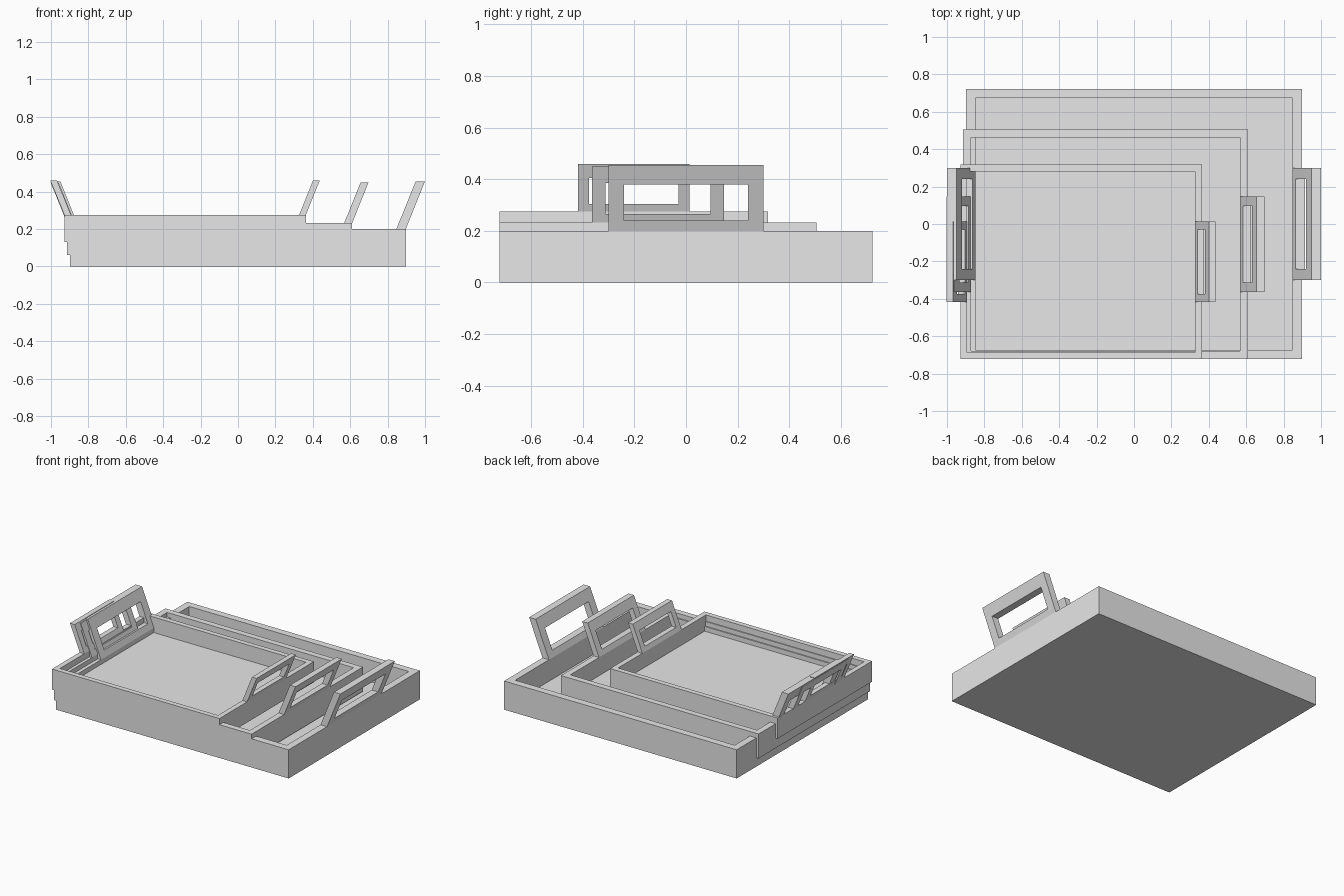
import bpy
import bmesh

cube = bpy.data.objects.get("Cube")
if cube:
    bpy.data.objects.remove(cube, do_unlink=True)

grey = bpy.data.materials.new("plain grey")
grey.use_nodes = True
grey.diffuse_color = (0.8, 0.8, 0.8, 1)
grey.node_tree.nodes["Principled BSDF"].inputs["Base Color"].default_value = (0.8, 0.8, 0.8, 1)

# Dimensions of the full-size tray; the others are scaled copies
HALF_X, HALF_Y, HEIGHT, WALL = 0.897, 0.7225, 0.2, 0.05
HANDLE_HEIGHT, LEAN = 0.255, 0.103
FRONT = -HALF_Y


def finish(bm, name):
    bmesh.ops.recalc_face_normals(bm, faces=bm.faces)
    mesh = bpy.data.meshes.new(name)
    bm.to_mesh(mesh)
    bm.free()
    mesh.materials.append(grey)
    obj = bpy.data.objects.new(name, mesh)
    bpy.context.collection.objects.link(obj)


def make_tray(name, scale, cx, cy, base):
    """Open box: inset the top face, then sink it to the floor."""
    bm = bmesh.new()
    bmesh.ops.create_cube(bm, size=2)
    for v in bm.verts:
        v.co.x = cx + v.co.x * HALF_X * scale
        v.co.y = cy + v.co.y * HALF_Y * scale
        v.co.z = base + (v.co.z + 1) / 2 * HEIGHT * scale
    top = max(bm.faces, key=lambda f: f.calc_center_median().z)
    bmesh.ops.inset_region(bm, faces=[top], thickness=WALL * scale, use_even_offset=True)
    sunk = bmesh.ops.extrude_discrete_faces(bm, faces=[top])["faces"][0]
    for v in sunk.verts:
        v.co.z = base + WALL * scale
    finish(bm, name)


def make_handle(name, scale, cx, cy, rim, side):
    """Rectangular frame leaning outward from the rim."""
    bm = bmesh.new()

    def loop(half_y, low, high, offset):
        points = [(-half_y, low), (half_y, low), (half_y, high), (-half_y, high)]
        return [bm.verts.new((
            cx + side * scale * (HALF_X - offset + LEAN * z / HANDLE_HEIGHT),
            cy + y * scale, rim + z * scale)) for y, z in points]

    # Outer and inner outlines on the outside and inside of the frame
    rings = []
    for offset in (0, WALL):
        rings.append(loop(0.3, 0, HANDLE_HEIGHT, offset))
        rings.append(loop(0.24, 0.04, 0.18, offset))
    for a, b in ((0, 1), (1, 3), (3, 2), (2, 0)):
        for i in range(4):
            j = (i + 1) % 4
            bm.faces.new((rings[a][i], rings[a][j], rings[b][j], rings[b][i]))
    finish(bm, name)


# Nested trays share the front plane and step up in height
for size, scale, cx, base in (("large", 1.0, 0.0, 0.0),
                              ("medium", 0.85, -0.152, 0.062),
                              ("small", 0.72, -0.283, 0.131)):
    cy = FRONT + HALF_Y * scale
    make_tray(size + "_tray", scale, cx, cy, base)
    for label, side in (("left", 1), ("right", -1)):
        make_handle(f"{size}_tray_{label}_handle", scale, cx, cy,
                    base + HEIGHT * scale, side)
